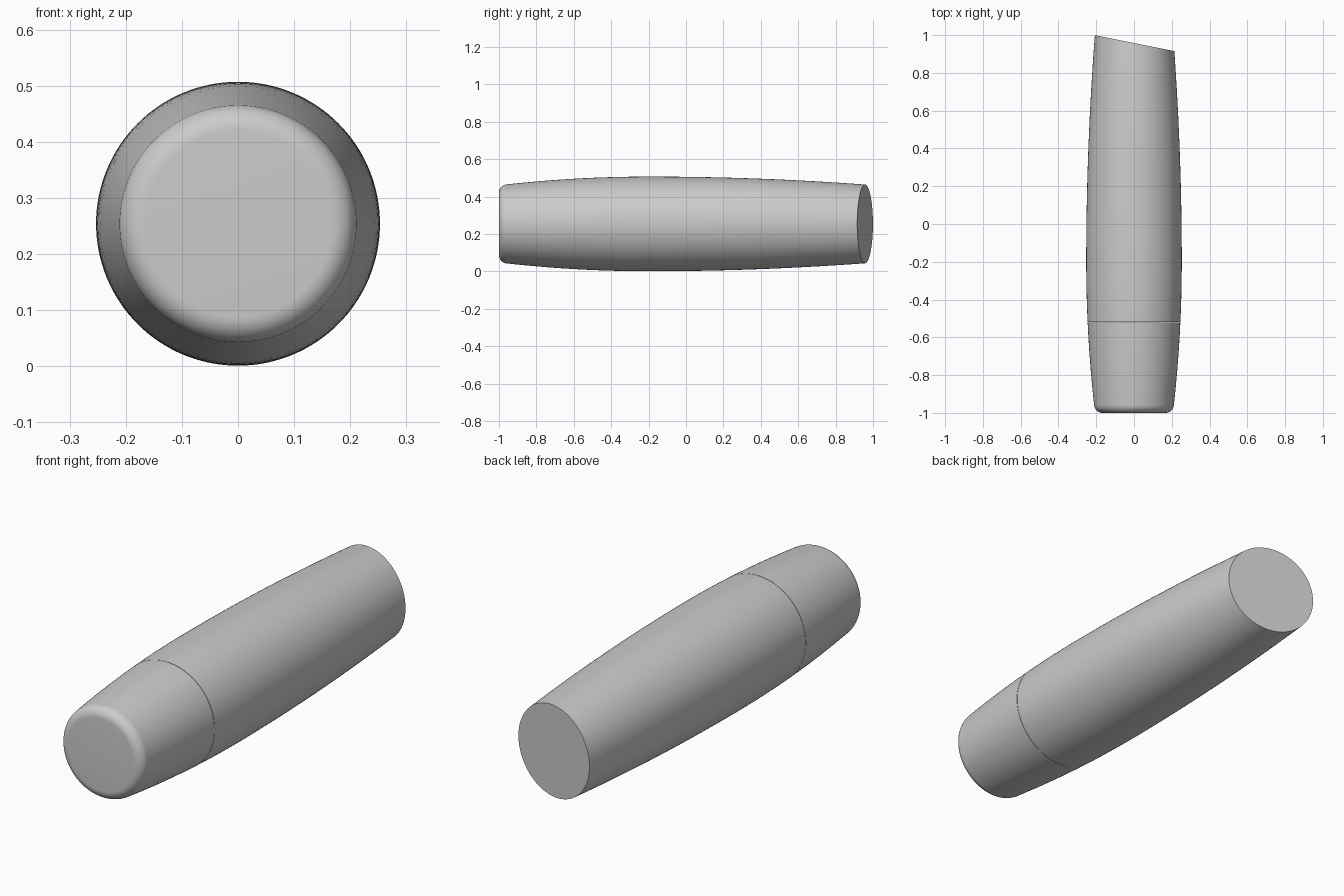
import bpy, bmesh, math
from mathutils import Vector

cube = bpy.data.objects.get("Cube")
if cube:
    bpy.data.objects.remove(cube)

R_MAX, Y_MAX = 0.253, -0.2
Y_SEAM = -0.52
AXIS_Z = 0.254
SIDES = 128

grey = bpy.data.materials.new("plain grey")
grey.use_nodes = True
colour = (0.6, 0.6, 0.6, 1)
grey.diffuse_color = colour
grey.node_tree.nodes["Principled BSDF"].inputs["Base Color"].default_value = colour


def radius(y):
    """Barrel-shaped outline, fullest at Y_MAX."""
    t = (Y_MAX - y) / 0.76 if y < Y_MAX else (y - Y_MAX) / 1.15
    return R_MAX - 0.042 * t ** 2


def outline(y0, y1, steps):
    ys = [y0 + (y1 - y0) * i / steps for i in range(steps + 1)]
    return [(y, radius(y)) for y in ys]


def lathe(name, profile, slant=None):
    """Turn (y, radius) points about the long axis, closing both ends."""
    bm = bmesh.new()
    rings = []
    for y, r in profile:
        angles = [2 * math.pi * i / SIDES for i in range(SIDES)]
        rings.append([bm.verts.new((r * math.sin(a), y, r * math.cos(a))) for a in angles])
    for a, b in zip(rings, rings[1:]):
        for i in range(SIDES):
            j = (i + 1) % SIDES
            bm.faces.new((a[i], a[j], b[j], b[i]))
    bm.faces.new(rings[0])
    bm.faces.new(rings[-1])
    if slant:
        point, normal = slant
        cut = bmesh.ops.bisect_plane(bm, geom=bm.verts[:] + bm.edges[:] + bm.faces[:],
                                     plane_co=point, plane_no=normal, clear_outer=True)
        edges = [e for e in cut["geom_cut"] if isinstance(e, bmesh.types.BMEdge)]
        bmesh.ops.contextual_create(bm, geom=edges)
    bmesh.ops.recalc_face_normals(bm, faces=bm.faces)
    mesh = bpy.data.meshes.new(name)
    bm.to_mesh(mesh)
    bm.free()
    obj = bpy.data.objects.new(name, mesh)
    obj.location.z = AXIS_Z
    mesh.materials.append(grey)
    bpy.context.collection.objects.link(obj)
    bpy.ops.object.select_all(action='DESELECT')
    obj.select_set(True)
    bpy.context.view_layer.objects.active = obj
    bpy.ops.object.shade_smooth_by_angle(angle=math.radians(30))
    return obj


# Front cap with a rounded rim, ending flush at the seam
fillet = 0.045
rim_y = -1 + fillet
rim_r = radius(rim_y)
rim = []
for i in range(10):
    a = math.pi / 2 * i / 10
    rim.append((rim_y - fillet * math.cos(a), rim_r - fillet * (1 - math.sin(a))))
lathe("end_cap", rim + outline(rim_y, Y_SEAM - 0.002, 16))

# Long body, cut at a slant at the back
lathe("body", outline(Y_SEAM, 1.05, 40),
      slant=(Vector((0, 0.958, 0)), Vector((0.2, 1, 0))))
